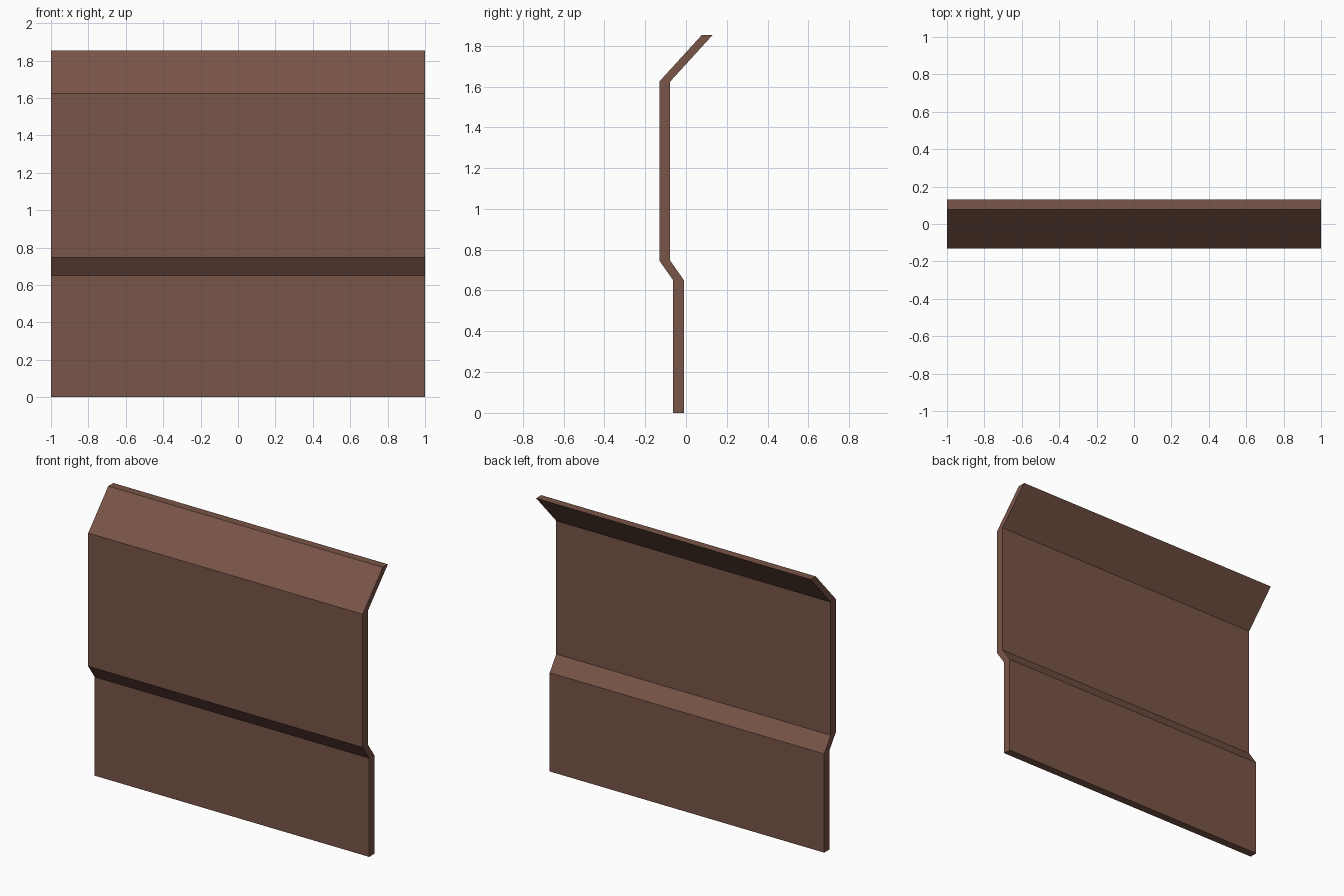
import bpy, bmesh

if "Cube" in bpy.data.objects:
    bpy.data.objects.remove(bpy.data.objects["Cube"])

# Single brown colour
brown = bpy.data.materials.new("brown")
brown.diffuse_color = (0.191, 0.091, 0.065, 1)
brown.use_nodes = True
brown.node_tree.nodes["Principled BSDF"].inputs["Base Color"].default_value = brown.diffuse_color

# Bent side profile (y, z): front edge upward, then back edge downward
front = [(-0.063, 0), (-0.063, 0.65), (-0.131, 0.747), (-0.131, 1.624), (0.078, 1.853)]
T = 0.053
profile = front + [(y + T, z) for y, z in reversed(front)]

# Panel: extrude the profile across the full width
bm = bmesh.new()
face = bm.faces.new([bm.verts.new((-1, y, z)) for y, z in profile])
ext = bmesh.ops.extrude_face_region(bm, geom=[face])
verts = [g for g in ext["geom"] if isinstance(g, bmesh.types.BMVert)]
bmesh.ops.translate(bm, verts=verts, vec=(2, 0, 0))
bmesh.ops.recalc_face_normals(bm, faces=bm.faces)
mesh = bpy.data.meshes.new("bent_panel")
bm.to_mesh(mesh)
bm.free()
mesh.materials.append(brown)
bpy.context.collection.objects.link(bpy.data.objects.new("bent_panel", mesh))
